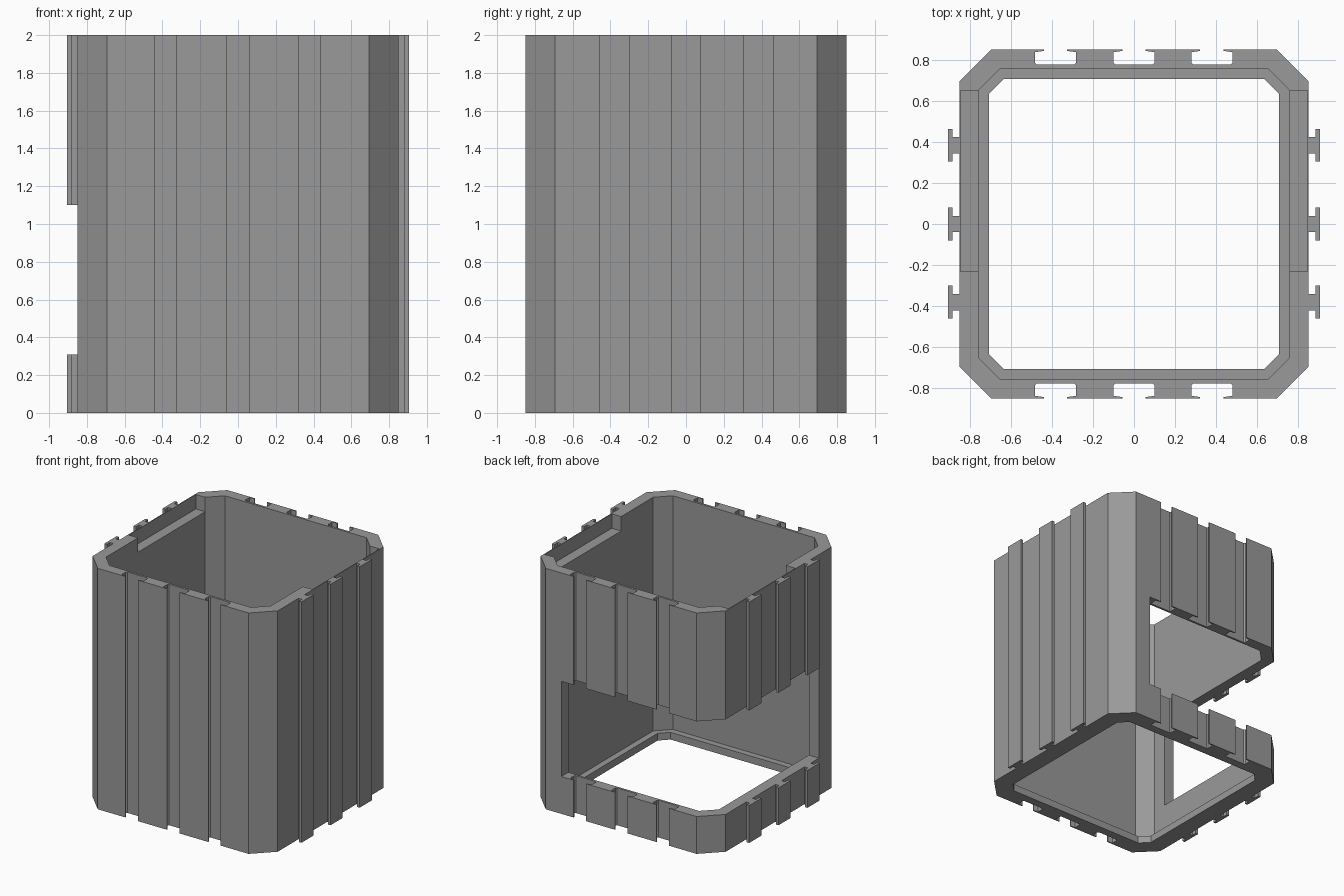
import bpy, bmesh

cube = bpy.data.objects.get("Cube")
if cube:
    bpy.data.objects.remove(cube, do_unlink=True)

H = 2.0                     # total height
OUT, WALL, LIP = 0.85, 0.757, 0.705
WIN_LOW, WIN_HIGH = 0.31, 1.10

grey = bpy.data.materials.new("plain grey")
grey.use_nodes = True
color = (0.32, 0.32, 0.32, 1)
grey.diffuse_color = color
grey.node_tree.nodes["Principled BSDF"].inputs["Base Color"].default_value = color


def prism(name, outline, z0, z1):
    """Extrude a flat outline between two heights."""
    bm = bmesh.new()
    base = bm.faces.new([bm.verts.new((x, y, z0)) for x, y in outline])
    top = bmesh.ops.extrude_face_region(bm, geom=[base])["geom"]
    verts = [v for v in top if isinstance(v, bmesh.types.BMVert)]
    bmesh.ops.translate(bm, vec=(0, 0, z1 - z0), verts=verts)
    bmesh.ops.recalc_face_normals(bm, faces=bm.faces)
    mesh = bpy.data.meshes.new(name)
    bm.to_mesh(mesh)
    bm.free()
    mesh.materials.append(grey)
    obj = bpy.data.objects.new(name, mesh)
    bpy.context.collection.objects.link(obj)
    return obj


def octagon(r, c):
    """Square of half-width r with corners cut by c."""
    k = r - c
    return [(r, -k), (r, k), (k, r), (-k, r), (-r, k), (-r, -k), (-k, -r), (k, -r)]


def rect(x0, x1, y0, y1):
    return [(x0, y0), (x1, y0), (x1, y1), (x0, y1)]


def cut(target, name, outline, z0, z1):
    """Subtract a prism from the target and drop the cutter."""
    tool = prism(name, outline, z0, z1)
    tool.hide_render = True
    mod = target.modifiers.new(name, 'BOOLEAN')
    mod.operation = 'DIFFERENCE'
    mod.solver = 'EXACT'
    mod.object = tool
    bpy.context.view_layer.objects.active = target
    bpy.ops.object.modifier_apply(modifier=mod.name)
    bpy.data.objects.remove(tool, do_unlink=True)


# Octagonal shell with an inner lip at the bottom
shell = prism("shell", octagon(OUT, 0.157), 0, H)
cut(shell, "cavity", octagon(WALL, 0.107), 0.06, H + 0.1)
cut(shell, "floor_opening", octagon(LIP, 0.07), -0.1, 0.2)

# T-shaped slots along the front and back
half_slot = [(0.057, 0.90), (0.057, 0.842), (0.1, 0.836), (0.1, 0.785), (0.09, 0.775)]
for side in (-1, 1):
    for cx in (-0.382, 0, 0.379):
        right = [(cx + x, side * y) for x, y in half_slot]
        left = [(cx - x, side * y) for x, y in reversed(half_slot)]
        cut(shell, "slot", right + left, -0.1, H + 0.1)

# Shallow pockets in the top of both side walls, behind a thin skin
for side in (-1, 1):
    xs = sorted((side * 0.7, side * 0.843))
    cut(shell, "top_pocket", rect(xs[0], xs[1], -0.23, 0.65), H - 0.12, H + 0.1)

# Window wrapping round the back right corner
cut(shell, "window", rect(-1.2, 0.55, -0.53, 1.2), WIN_LOW, WIN_HIGH)

# T-shaped rails on the sides, interrupted by the window on the right
half_rail = [(0.846, 0.04), (0.882, 0.04), (0.882, 0.08), (0.905, 0.08)]
for side, label, spans in ((1, "left", [(0, H)]),
                           (-1, "right", [(0, WIN_LOW), (WIN_HIGH, H)])):
    for cy in (-0.38, 0, 0.383):
        outline = [(side * x, cy + y) for x, y in half_rail]
        outline += [(side * x, cy - y) for x, y in reversed(half_rail)]
        for z0, z1 in spans:
            prism(label + "_rail", outline, z0, z1)
